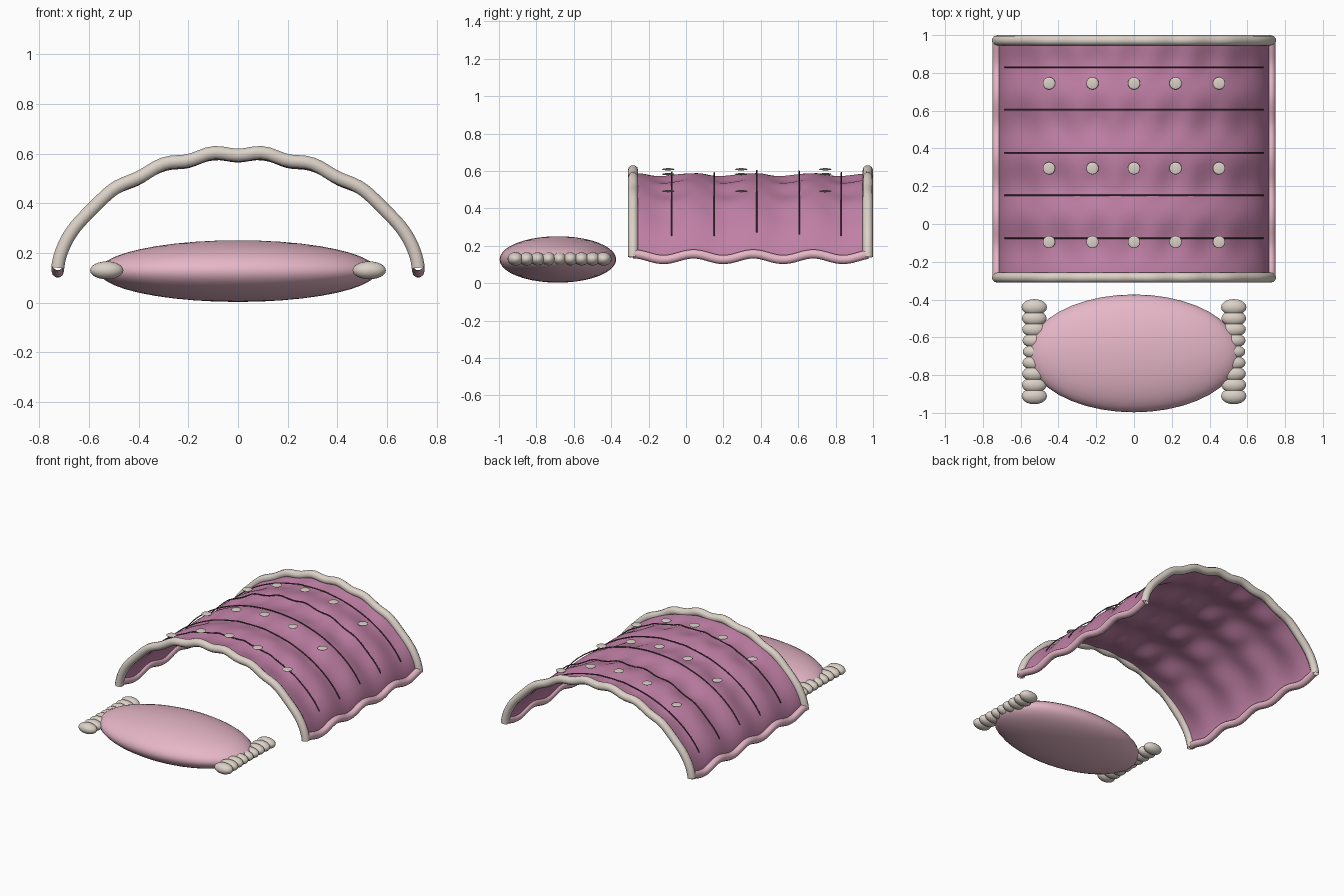
import bpy, bmesh, math
from math import pi, sin, cos

if "Cube" in bpy.data.objects:
    bpy.data.objects.remove(bpy.data.objects["Cube"], do_unlink=True)


def material(name, rgb):
    m = bpy.data.materials.new(name)
    m.use_nodes = True
    m.diffuse_color = (*rgb, 1)
    m.node_tree.nodes["Principled BSDF"].inputs["Base Color"].default_value = (*rgb, 1)
    return m


PLUM = material("plum fabric", (0.53, 0.215, 0.38))
PINK = material("pale pink fabric", (0.79, 0.47, 0.57))
CREAM = material("cream trim", (0.71, 0.64, 0.57))
DARK = material("dark thread", (0.13, 0.075, 0.105))

HALF, FRONT, BACK, BASE = 0.725, -0.283, 0.972, 0.135


def arch(a, rise, half=HALF):
    """Point (x, z) of the arch at angle a from its crown."""
    return half * sin(a), BASE + rise * max(cos(a), 0) ** 1.2


def puff(x, y):
    """Soft quilted ripple of the cloth, strongest at the long sides."""
    side = abs(x) / HALF
    along = (0.008 + 0.007 * side) * cos(2 * pi * (y - 0.04) / 0.32)
    across = cos(2 * pi * x / 0.2) * (1 - side ** 4)
    check = cos(2 * pi * (y + 0.08) / 0.32)
    return along - across * (0.004 + 0.005 * check)


def finish(ob, mat):
    ob.data.materials.clear()
    ob.data.materials.append(mat)
    bpy.ops.object.select_all(action="DESELECT")
    ob.select_set(True)
    bpy.context.view_layer.objects.active = ob
    bpy.ops.object.shade_smooth()


def tube(name, points, radius, mat, sides=3):
    cu = bpy.data.curves.new(name, "CURVE")
    cu.dimensions = "3D"
    cu.bevel_depth = radius
    cu.bevel_resolution = sides
    sp = cu.splines.new("POLY")
    sp.points.add(len(points) - 1)
    for p, co in zip(sp.points, points):
        p.co = (*co, 1)
    ob = bpy.data.objects.new(name, cu)
    bpy.context.collection.objects.link(ob)
    bpy.ops.object.select_all(action="DESELECT")
    ob.select_set(True)
    bpy.context.view_layer.objects.active = ob
    bpy.ops.object.convert(target="MESH")
    finish(bpy.context.object, mat)


def ellipsoid(name, loc, radii, mat, seg=32, rings=16):
    bpy.ops.mesh.primitive_uv_sphere_add(segments=seg, ring_count=rings, radius=1, location=loc)
    ob = bpy.context.object
    ob.name = name
    ob.scale = radii
    finish(ob, mat)


# Quilt: a grid bent over the arch and rippled
bm = bmesh.new()
bmesh.ops.create_grid(bm, x_segments=90, y_segments=80, size=1)
for v in bm.verts:
    x, z = arch(v.co.x * pi / 2, 0.445, 0.717)
    y = FRONT + (v.co.y + 1) / 2 * (BACK - FRONT)
    v.co = (x, y, z + puff(x, y))
me = bpy.data.meshes.new("quilt")
bm.to_mesh(me)
bm.free()
quilt = bpy.data.objects.new("quilt", me)
bpy.context.collection.objects.link(quilt)
finish(quilt, PLUM)

# Rolled cream edging on the two arched ends
reach = 0.985 * pi / 2
for name, y in (("front_edging", FRONT), ("back_edging", BACK)):
    path = []
    for i in range(73):
        a = (-1 + i / 36) * reach
        x, z = arch(a, 0.466)
        path.append((x, y, z - 0.008 * cos(2 * pi * x / 0.2) * cos(a)))
    tube(name, path, 0.0275, CREAM)

# Wavy pink hems along the two long sides
for name, s in (("left_hem", 1), ("right_hem", -1)):
    path = []
    for i in range(61):
        y = FRONT + i / 60 * (BACK - FRONT)
        path.append((s * HALF, y, BASE + 0.006 + puff(HALF, y)))
    tube(name, path, 0.025, PINK)

# Stitch lines across the quilt
reach = math.asin(0.685 / HALF)
for n in range(5):
    y = -0.075 + n * 0.2265
    path = []
    for i in range(61):
        x, z = arch((-1 + i / 30) * reach, 0.456)
        path.append((x, y, z + max(puff(x, y), -0.005) + 0.004))
    tube("stitch_line_%d" % (n + 1), path, 0.004, DARK, 1)

# Flat buttons
for y in (-0.095, 0.295, 0.745):
    for x in (-0.45, -0.22, 0, 0.22, 0.45):
        z = arch(math.asin(x / HALF), 0.462)[1] + 0.012
        ellipsoid("button", (x, y, z), (0.033, 0.033, 0.006), CREAM, 16, 8)

# Pillow
ellipsoid("pillow", (0, -0.685, 0.127), (0.56, 0.312, 0.124), PINK, 40, 20)

# Beaded ruffles at both pillow ends, fuller toward the corners
for name, s in (("left_ruffle_bead", 1), ("right_ruffle_bead", -1)):
    for i in range(9):
        t = abs(i - 4) / 4
        loc = (s * 0.528, -0.911 + i * 0.0588, 0.13)
        ellipsoid(name, loc, (0.061 + 0.006 * t, 0.037 + 0.006 * t, 0.034 + 0.002 * t),
                  CREAM, 20, 12)
